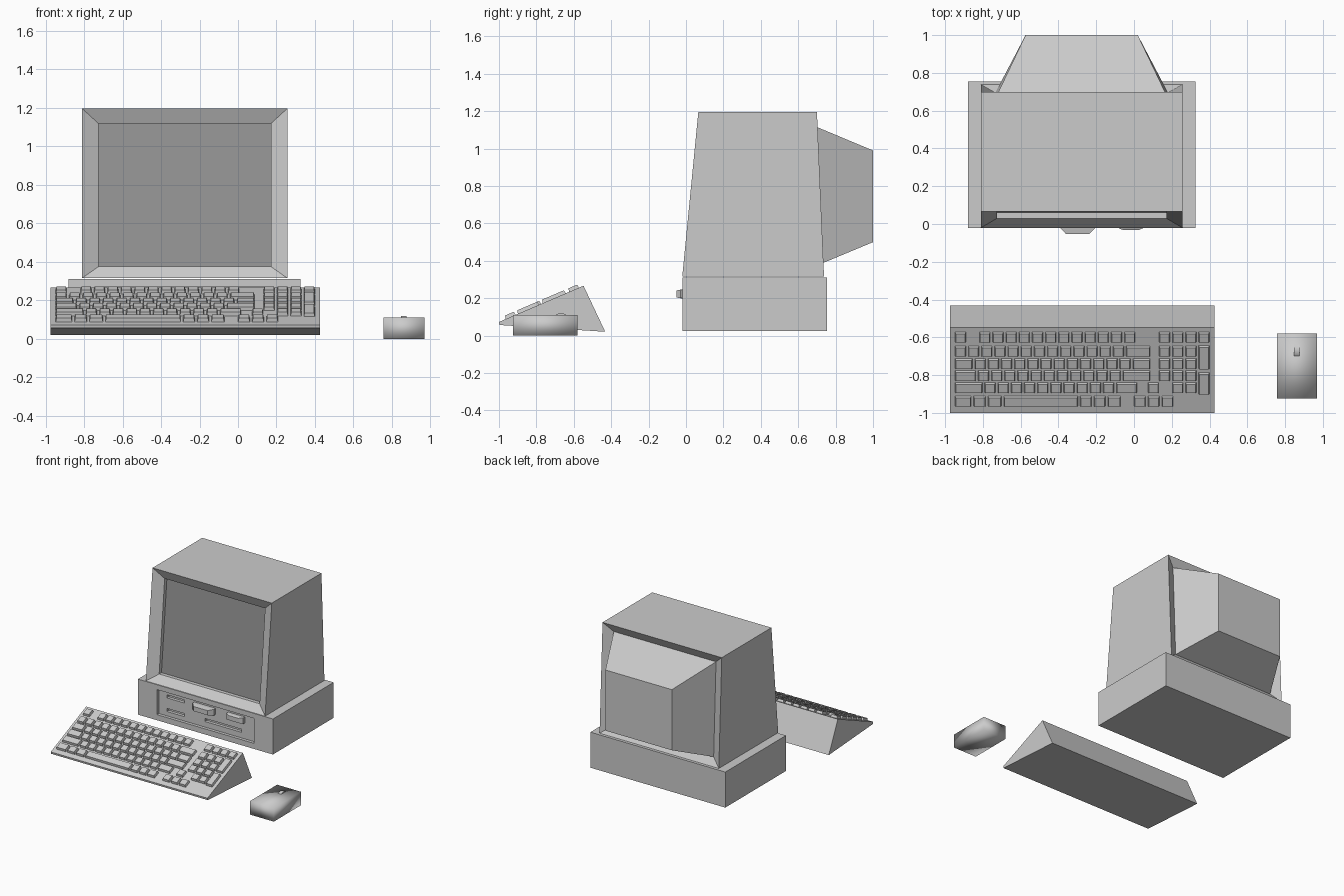
import bpy, bmesh
from math import pi, sqrt
from mathutils import Matrix, Vector

if "Cube" in bpy.data.objects:
    bpy.data.objects.remove(bpy.data.objects["Cube"])

XC = -0.277          # centre line of case and monitor


def finish(name, bm):
    bmesh.ops.recalc_face_normals(bm, faces=bm.faces)
    me = bpy.data.meshes.new(name)
    bm.to_mesh(me)
    bm.free()
    ob = bpy.data.objects.new(name, me)
    bpy.context.collection.objects.link(ob)
    return ob


def skin(bm, rings):
    """Join equal point rings with faces and cap both ends."""
    vs = [[bm.verts.new(p) for p in r] for r in rings]
    n = len(rings[0])
    first = bm.faces.new(vs[0])
    bm.faces.new(vs[-1])
    for a, b in zip(vs, vs[1:]):
        for i in range(n):
            bm.faces.new((a[i], a[(i + 1) % n], b[(i + 1) % n], b[i]))
    return first


def box(name, x0, x1, y0, y1, z0, z1):
    bm = bmesh.new()
    skin(bm, [[(x0, y0, z), (x1, y0, z), (x1, y1, z), (x0, y1, z)] for z in (z0, z1)])
    return finish(name, bm)


# Desktop case with recessed drive panel and slots
case = box("computer_case", -0.88, 0.326, -0.02, 0.755, 0.025, 0.312)
cuts = [(-0.71, 0.155, 0.005, 0.07, 0.272),      # front panel
        (-0.64, -0.48, 0.03, 0.215, 0.24),       # upper slot
        (-0.64, -0.48, 0.03, 0.105, 0.13),       # lower slot
        (-0.30, 0.03, 0.03, 0.115, 0.14)]        # wide disk slot
for x0, x1, y, z0, z1 in cuts:
    cutter = box("cutter", x0, x1, -0.1, y, z0, z1)
    cutter.hide_render = True
    m = case.modifiers.new("recess", 'BOOLEAN')
    m.object, m.solver = cutter, 'EXACT'
    bpy.context.view_layer.objects.active = case
    bpy.ops.object.modifier_apply(modifier=m.name)
    bpy.data.objects.remove(cutter)

# Protruding drive buttons, tapered to the front
for name, x0, x1, y in (("drive_button_large", -0.393, -0.203, -0.052),
                        ("drive_button_small", -0.09, 0.057, -0.032)):
    bm = bmesh.new()
    rings = []
    for yy, t in ((0.01, 0), (-0.018, 0), (y, 0.032)):
        a, b, z0, z1 = x0 + t, x1 - t, 0.198 + t * 0.2, 0.248 - t * 0.2
        rings.append([(a, yy, z0), (b, yy, z0), (b, yy, z1), (a, yy, z1)])
    skin(bm, rings)
    finish(name, bm)

# Monitor: rings from the screen, over the bezel, back to the tube housing
# (half width, bottom y, bottom z, top y, top z)
profile = [(0.449, 0.06, 0.375, 0.13, 1.12),
           (0.449, 0.03, 0.375, 0.10, 1.12),
           (0.533, -0.02, 0.316, 0.066, 1.197),
           (0.533, 0.738, 0.316, 0.70, 1.197),
           (0.457, 0.695, 0.373, 0.665, 1.13),
           (0.297, 1.0, 0.50, 1.0, 0.99)]
bm = bmesh.new()
screen = skin(bm, [[(XC - w, yb, zb), (XC + w, yb, zb), (XC + w, yt, zt), (XC - w, yt, zt)]
                   for w, yb, zb, yt, zt in profile])
screen.material_index = 1
monitor = finish("monitor", bm)
for name, c in (("casing_grey", 0.8), ("screen_dark", 0.3)):
    mat = bpy.data.materials.new(name)
    mat.diffuse_color = (c, c, c, 1)
    mat.use_nodes = True
    mat.node_tree.nodes["Principled BSDF"].inputs["Base Color"].default_value = mat.diffuse_color
    monitor.data.materials.append(mat)

# Keyboard body: wedge profile in (y, z)
wedge = [(-1.0, 0.073), (-0.997, 0.057), (-0.432, 0.021), (-0.548, 0.267)]
bm = bmesh.new()
skin(bm, [[(x, y, z) for y, z in wedge] for x in (-0.974, 0.427)])
finish("keyboard_body", bm)

# Keys: widths in key units, negative numbers are gaps
U, X0, SLOPE = 0.0697, -0.953, (0.267 - 0.073) / 0.452
up = Vector((0, -SLOPE, 1)).normalized()
along = Vector((0, 1, SLOPE)).normalized()
bm = bmesh.new()


def key(x0, x1, y, depth):
    c = Vector((0, y, 0.073 + (y + 1) * SLOPE))
    d = depth / 2 * sqrt(1 + SLOPE ** 2)
    rings = []
    for h, t in ((-0.004, 0), (0.019, 0.005)):
        rings.append([c + up * h + along * s * (d - t) + Vector((x, 0, 0))
                      for x, s in ((x0 + t, -1), (x1 - t, -1), (x1 - t, 1), (x0 + t, 1))])
    skin(bm, rings)


rows = [(-0.598, [1, -0.85] + [1] * 12 + [-1.65] + [1] * 4),
        (-0.672, [1] * 13 + [2, -0.5, 1, 1, 1]),
        (-0.738, [1.5] + [1] * 12 + [1.5, -0.5, 1, 1, 1]),
        (-0.801, [1.75] + [1] * 11 + [2.25, -0.5, 1, 1, 1]),
        (-0.865, [2.25] + [1] * 10 + [1.75, -0.65, 1, -0.85, 1, 1]),
        (-0.937, [1.4, 1.1, 1.2, 5.8, 1.05, 1.05, 1.15, -0.85, 1.05, 1.05, 1.05])]
for y, widths in rows:
    x = 0
    for w in widths:
        if w > 0:
            key(X0 + x * U + 0.005, X0 + (x + w) * U - 0.006, y, 0.055)
        x += abs(w)
for y, depth in ((-0.704, 0.125), (-0.842, 0.115)):      # tall keypad keys
    key(X0 + 18.5 * U + 0.005, X0 + 19.5 * U - 0.006, y, depth)
finish("keyboard_keys", bm)

# Mouse: softly shaded block
mouse = box("mouse_body", 0.756, 0.968, -0.925, -0.58, 0.0, 0.11)
mouse.data.shade_smooth()

# Scroll wheel, mostly sunk in the mouse
bm = bmesh.new()
bmesh.ops.create_cone(bm, cap_ends=True, segments=24, radius1=0.052, radius2=0.052, depth=0.028,
                      matrix=Matrix.Translation((0.862, -0.668, 0.068)) @ Matrix.Rotation(pi / 2, 4, 'Y'))
wheel = finish("mouse_wheel", bm)
bpy.ops.object.select_all(action='DESELECT')
wheel.select_set(True)
bpy.context.view_layer.objects.active = wheel
bpy.ops.object.shade_smooth_by_angle()
